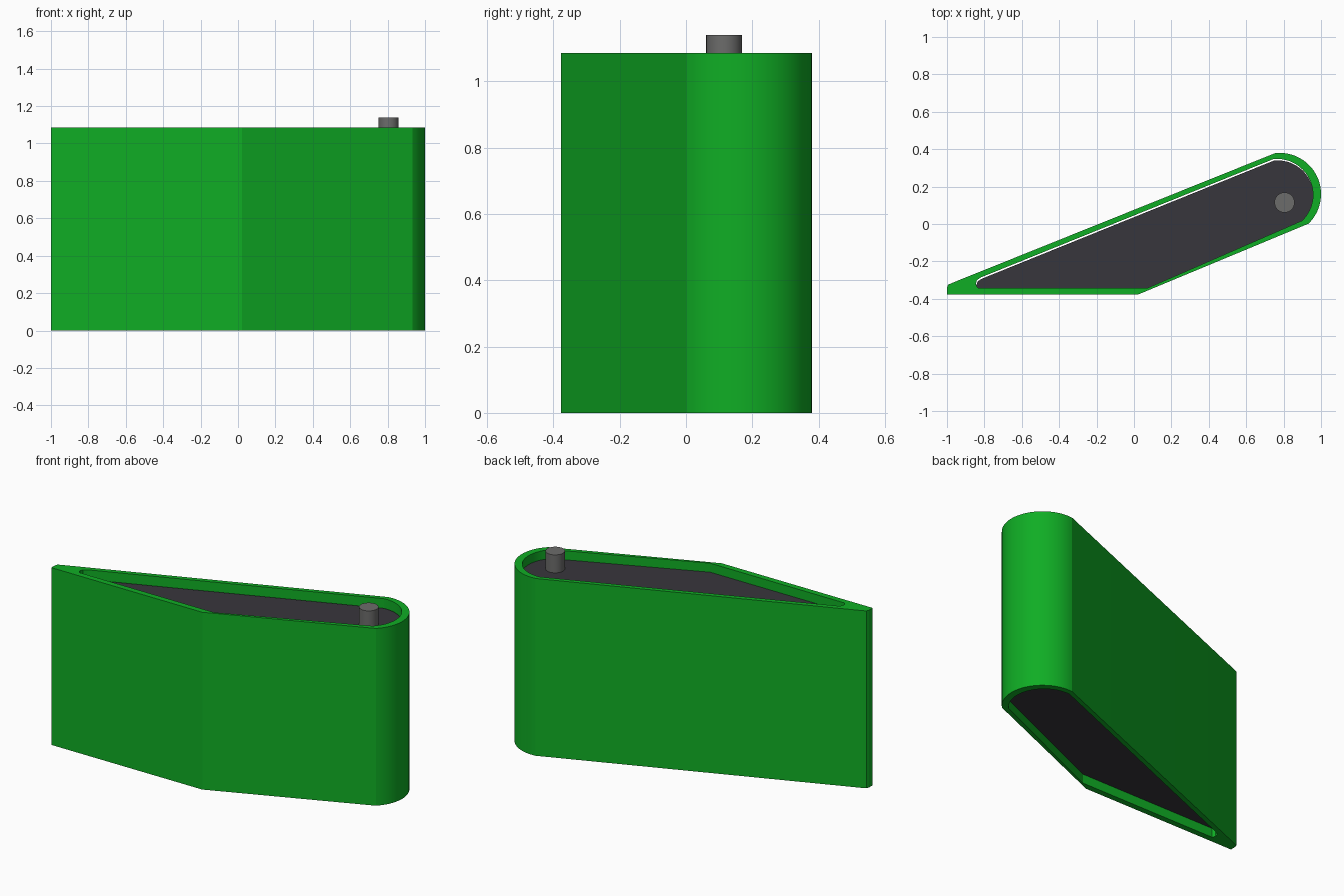
import bpy, bmesh
from math import radians, cos, sin

cube = bpy.data.objects.get("Cube")
if cube:
    bpy.data.objects.remove(cube, do_unlink=True)

HEIGHT = 1.085
RECESS = 0.055
ARC_STEPS = 28


def material(name, rgb):
    mat = bpy.data.materials.new(name)
    mat.use_nodes = True
    mat.diffuse_color = (*rgb, 1)
    bsdf = mat.node_tree.nodes["Principled BSDF"]
    bsdf.inputs["Base Color"].default_value = (*rgb, 1)
    bsdf.inputs["Roughness"].default_value = 0.6
    return mat


green = material("green", (0.005, 0.42, 0.018))
charcoal = material("charcoal", (0.039, 0.037, 0.045))
grey = material("grey", (0.15, 0.15, 0.147))


def outline(tip, bend, centre, radius, start, end):
    """Counter-clockwise outline: bend, round nose, then the pointed tip."""
    points = [bend]
    for i in range(ARC_STEPS + 1):
        a = radians(end + (start - end) * i / ARC_STEPS)
        points.append((centre[0] + radius * cos(a), centre[1] + radius * sin(a)))
    return points + tip


def finish(name, bm, mat):
    bmesh.ops.recalc_face_normals(bm, faces=bm.faces[:])
    mesh = bpy.data.meshes.new(name)
    bm.to_mesh(mesh)
    bm.free()
    mesh.materials.append(mat)
    mesh.shade_smooth()
    mesh.set_sharp_from_angle(angle=radians(12))
    obj = bpy.data.objects.new(name, mesh)
    bpy.context.collection.objects.link(obj)
    return obj


def ring(bm, points, z):
    return [bm.verts.new((x, y, z)) for x, y in points]


def bridge(bm, a, b):
    for i in range(len(a)):
        j = (i + 1) % len(a)
        bm.faces.new((a[i], a[j], b[j], b[i]))


def prism(name, points, z0, z1, mat):
    bm = bmesh.new()
    low, high = ring(bm, points, z0), ring(bm, points, z1)
    bridge(bm, low, high)
    bm.faces.new(low)
    bm.faces.new(high)
    return finish(name, bm, mat)


outer = outline([(-0.975, -0.316), (-0.994, -0.325), (-1, -0.34), (-1, -0.377)],
                (0.022, -0.377), (0.78, 0.16), 0.22, 97, -46)
inner = outline([(-0.82, -0.286), (-0.84, -0.3), (-0.846, -0.322), (-0.835, -0.341)],
                (0.075, -0.341), (0.765, 0.156), 0.192, 96, -46)

# Hollow outer shell
bm = bmesh.new()
rings = [ring(bm, outer, 0), ring(bm, outer, HEIGHT),
         ring(bm, inner, HEIGHT), ring(bm, inner, 0)]
for k in range(4):
    bridge(bm, rings[k], rings[(k + 1) % 4])
finish("shell", bm, green)

# Recessed core, with a fine gap along the back wall
core = [(x + 0.003, y - 0.008) for x, y in inner]
prism("core", core, RECESS, HEIGHT - RECESS, charcoal)

# Pivot peg standing on the core
peg = [(0.805 + 0.054 * cos(radians(a)), 0.115 + 0.054 * sin(radians(a)))
       for a in range(0, 360, 10)]
prism("pivot_peg", peg, HEIGHT - RECESS - 0.01, 1.14, grey)
